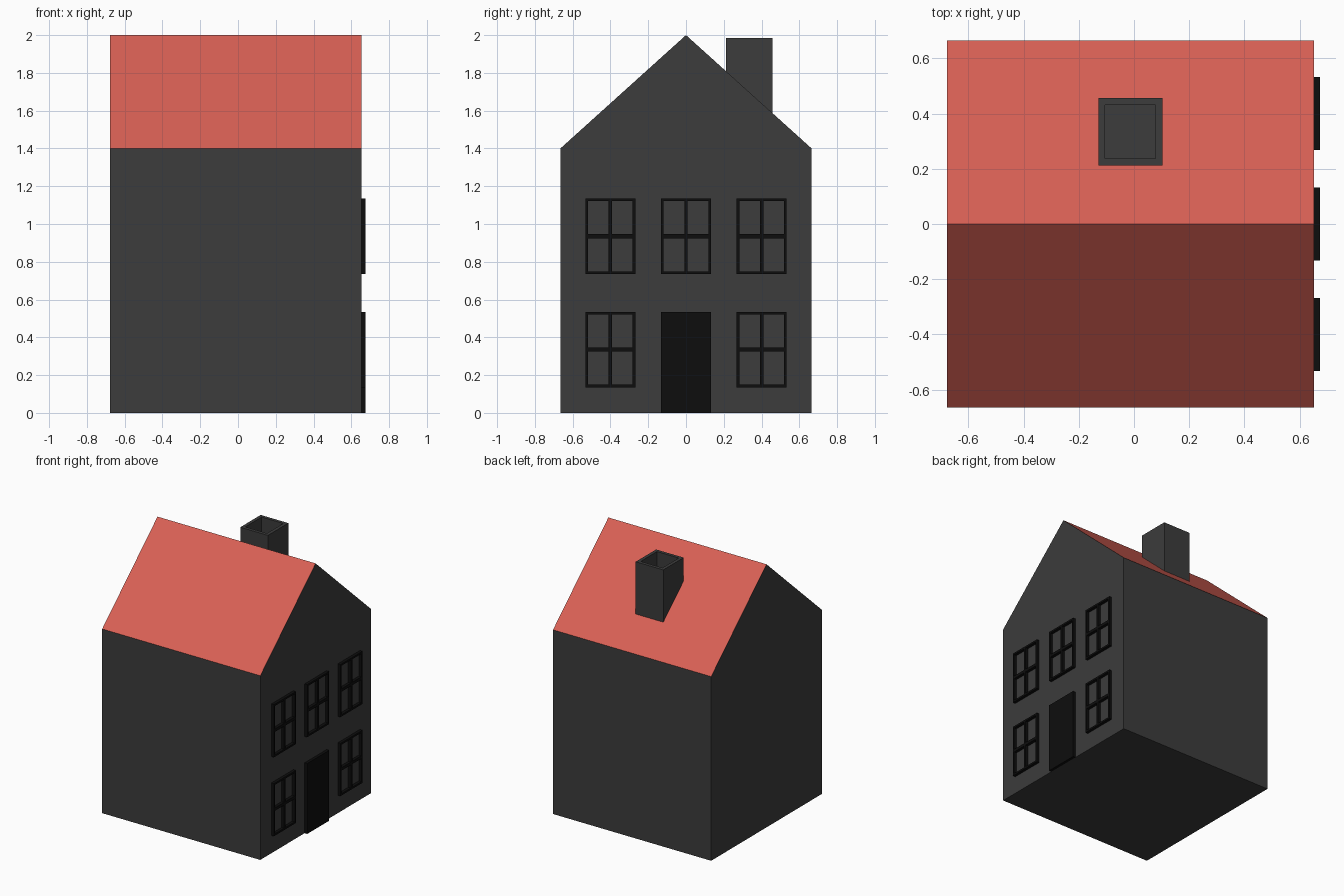
import bpy, bmesh

if "Cube" in bpy.data.objects:
    bpy.data.objects.remove(bpy.data.objects["Cube"])

X0, X1 = -0.677, 0.653        # back and facade planes
HALF_Y, EAVE, RIDGE = 0.665, 1.4, 2.0
DEPTH = 0.022                 # relief of frames and door


def material(name, rgb):
    m = bpy.data.materials.new(name)
    m.diffuse_color = (*rgb, 1)
    m.use_nodes = True
    m.node_tree.nodes["Principled BSDF"].inputs["Base Color"].default_value = m.diffuse_color
    return m


WALL = material("dark_grey", (0.045, 0.045, 0.045))
ROOF = material("roof_red", (0.69, 0.117, 0.09))
BLACK = material("black", (0.004, 0.004, 0.004))


def finish(bm, name, *mats):
    mesh = bpy.data.meshes.new(name)
    bm.normal_update()
    bm.to_mesh(mesh)
    bm.free()
    for m in mats:
        mesh.materials.append(m)
    obj = bpy.data.objects.new(name, mesh)
    bpy.context.collection.objects.link(obj)
    return obj


def box(bm, lo, hi):
    verts = bmesh.ops.create_cube(bm, size=1)["verts"]
    for v in verts:
        v.co = [hi[i] if v.co[i] > 0 else lo[i] for i in range(3)]
    return verts


# House body: gable profile extruded along x, sloped faces are the roof
bm = bmesh.new()
profile = [(-HALF_Y, 0), (HALF_Y, 0), (HALF_Y, EAVE), (0, RIDGE), (-HALF_Y, EAVE)]
gable = bm.faces.new([bm.verts.new((X0, y, z)) for y, z in profile])
ext = bmesh.ops.extrude_face_region(bm, geom=[gable], use_keep_orig=True)["geom"]
bmesh.ops.translate(bm, vec=(X1 - X0, 0, 0),
                    verts=[g for g in ext if isinstance(g, bmesh.types.BMVert)])
bmesh.ops.recalc_face_normals(bm, faces=bm.faces)
for f in bm.faces:
    if 0.1 < f.normal.z < 0.95:
        f.material_index = 1
finish(bm, "house_body", WALL, ROOF)

# Chimney: square stack following the roof slope, with a sunken flue
bm = bmesh.new()
verts = box(bm, (-0.129, 0.212, 0), (0.103, 0.457, 1.985))
for v in verts:
    if v.co.z < 1:
        v.co.z = RIDGE - (RIDGE - EAVE) * v.co.y / HALF_Y - 0.005
bm.normal_update()
top = max(bm.faces, key=lambda f: f.calc_center_median().z)
bmesh.ops.inset_region(bm, faces=[top], thickness=0.035)
flue = bmesh.ops.extrude_discrete_faces(bm, faces=[top])["faces"][0]
for v in flue.verts:
    v.co.z -= 0.18
bmesh.ops.remove_doubles(bm, verts=bm.verts, dist=1e-5)
finish(bm, "chimney", WALL)

# Door
bm = bmesh.new()
box(bm, (X1, -0.132, 0), (X1 + DEPTH, 0.132, 0.535))
finish(bm, "door", BLACK)


# Window frame: 5x5 cell lattice without the four panes, thickened outward
def window(name, cy, cz):
    ys = [cy + d for d in (-0.132, -0.118, -0.009, 0.009, 0.118, 0.132)]
    zs = [cz + d for d in (-0.2, -0.186, -0.011, 0.011, 0.186, 0.2)]
    bm = bmesh.new()
    grid = [[bm.verts.new((X1, y, z)) for z in zs] for y in ys]
    for i in range(5):
        for j in range(5):
            if i % 2 == 0 or j % 2 == 0:
                bm.faces.new((grid[i][j], grid[i + 1][j],
                              grid[i + 1][j + 1], grid[i][j + 1]))
    obj = finish(bm, name, BLACK)
    mod = obj.modifiers.new("thickness", "SOLIDIFY")
    mod.thickness, mod.offset = DEPTH, 1


for floor, cz, columns in (("lower", 0.335, (-0.4, 0.4)),
                           ("upper", 0.935, (-0.4, 0, 0.4))):
    for n, cy in enumerate(columns, 1):
        window(f"{floor}_window_{n}", cy, cz)
